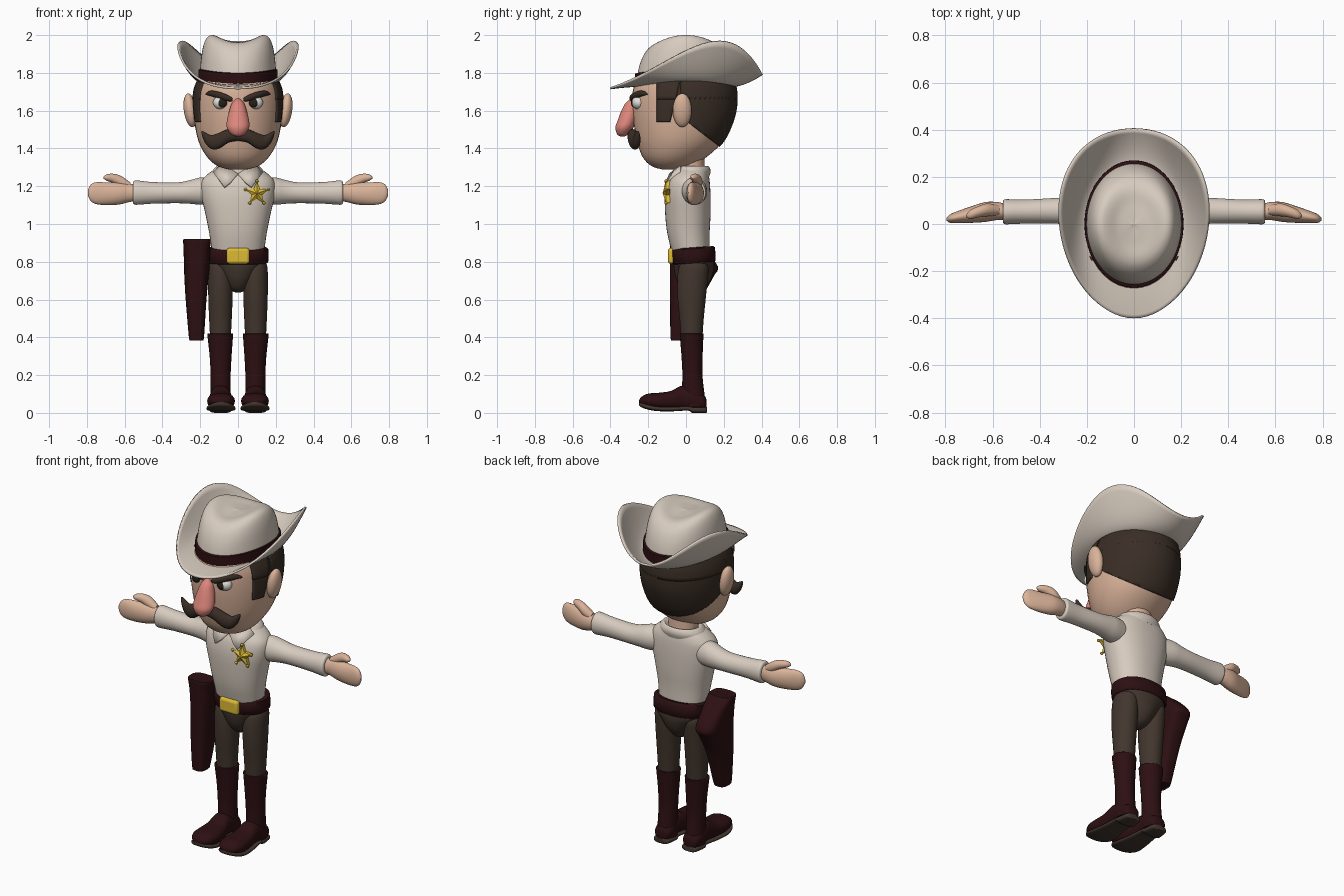
import bpy, bmesh, math
from mathutils import Matrix, Vector


def material(name, rgb):
    m = bpy.data.materials.new(name)
    m.diffuse_color = (*rgb, 1)
    return m


CREAM = material("cream_cloth", (0.68, 0.60, 0.52))
SKIN = material("skin", (0.70, 0.45, 0.32))
PINK = material("pink_nose", (0.72, 0.24, 0.20))
HAIR = material("dark_brown_hair", (0.042, 0.027, 0.019))
LEATHER = material("dark_red_leather", (0.026, 0.005, 0.006))
TROUSER = material("brown_trousers", (0.055, 0.037, 0.027))
GOLD = material("gold", (0.72, 0.49, 0.035))
WHITE = material("eye_white", (0.75, 0.75, 0.72))
BLACK = material("eye_black", (0.02, 0.014, 0.01))


def finish(bm, name, mat, mirror=False, thick=0, angle=50):
    bmesh.ops.recalc_face_normals(bm, faces=bm.faces)
    me = bpy.data.meshes.new(name)
    bm.to_mesh(me)
    bm.free()
    me.materials.append(mat)
    me.shade_smooth()
    me.set_sharp_from_angle(angle=math.radians(angle))
    ob = bpy.data.objects.new(name, me)
    bpy.context.collection.objects.link(ob)
    if thick:
        s = ob.modifiers.new("thickness", 'SOLIDIFY')
        s.thickness, s.offset = thick, -1
    if mirror:
        ob.modifiers.new("mirror", 'MIRROR')
    return ob


def spline(rows, steps):
    """Smooth rows through the given ones (Catmull-Rom)."""
    out = []
    for i in range(len(rows) - 1):
        p = [rows[max(i - 1, 0)], rows[i], rows[i + 1], rows[min(i + 2, len(rows) - 1)]]
        for k in range(steps):
            t = k / steps
            out.append([0.5 * (2 * b + (c - a) * t + (2 * a - 5 * b + 4 * c - d) * t * t
                               + (3 * b - a - 3 * c + d) * t ** 3) for a, b, c, d in zip(*p)])
    return out + [list(rows[-1])]


def skin_rings(bm, rings, caps=True):
    loops = [[bm.verts.new(p) for p in r] for r in rings]
    n = len(loops[0])
    for a, b in zip(loops, loops[1:]):
        for i in range(n):
            bm.faces.new((a[i], a[(i + 1) % n], b[(i + 1) % n], b[i]))
    if caps:
        bm.faces.new(loops[0])
        bm.faces.new(loops[-1])


def loft_mesh(axis, rows, e=2.0, n=40, steps=4):
    """Rows are (position on axis, centre u, centre v, radius u, radius v)."""
    bm, rings = bmesh.new(), []
    for t, u, v, ru, rv in spline(rows, steps):
        ring = []
        for i in range(n):
            c, s = math.cos(math.tau * i / n), math.sin(math.tau * i / n)
            pu = u + max(ru, .002) * math.copysign(abs(c) ** (2 / e), c)
            pv = v + max(rv, .002) * math.copysign(abs(s) ** (2 / e), s)
            ring.append({'x': (t, pu, pv), 'y': (pu, t, pv), 'z': (pu, pv, t)}[axis])
        rings.append(ring)
    skin_rings(bm, rings)
    return bm


def loft(name, mat, axis, rows, mirror=False, e=2.0, steps=4):
    return finish(loft_mesh(axis, rows, e, steps=steps), name, mat, mirror)


def ball(name, mat, loc, radii, rot_y=0, mirror=True):
    bm = bmesh.new()
    m = Matrix.Translation(loc) @ Matrix.Rotation(rot_y, 4, 'Y') @ Matrix.Diagonal((*radii, 1))
    bmesh.ops.create_uvsphere(bm, u_segments=28, v_segments=18, radius=1, matrix=m)
    return finish(bm, name, mat, mirror)


# Head and neck
head = [(1.288, 0, -.07, .04, .05), (1.305, 0, -.075, .105, .105), (1.35, 0, -.062, .16, .165),
        (1.42, 0, -.037, .202, .218), (1.5, 0, -.022, .224, .25), (1.6, 0, -.012, .234, .272),
        (1.7, 0, -.009, .230, .273), (1.76, 0, -.005, .21, .255), (1.80, 0, 0, .17, .21)]
loft("head", SKIN, 'z', head)
loft("neck", SKIN, 'z', [(1.2, 0, .03, .085, .075), (1.38, 0, .02, .085, .075)])

# Hair: pieces trimmed from a shell just outside the head, planes as (point, direction kept)
shell = [(z, x, y, rx + .008, ry + .008) for z, x, y, rx, ry in head[1:-1]]
pieces = {"hair_top": [((0, -.155, 0), (0, 1, 0)), ((0, 0, 1.66), (0, 0, 1))],
          "sideburns": [((0, -.155, 0), (0, 1, 0)), ((0, -.07, 1.6), (0, -1, .25)),
                        ((0, -.12, 1.54), (0, 0, 1))],
          "hair_back": [((0, -.03, 0), (0, 1, 0)), ((0, .02, 1.53), (0, .13, .17))]}
for name, planes in pieces.items():
    bm = loft_mesh('z', shell, n=64)
    bmesh.ops.delete(bm, geom=[f for f in bm.faces if len(f.verts) > 4], context='FACES')
    for co, no in planes:
        geom = bm.verts[:] + bm.edges[:] + bm.faces[:]
        bmesh.ops.bisect_plane(bm, geom=geom, plane_co=co, plane_no=no, clear_inner=True)
    finish(bm, name, HAIR, thick=.012)

# Face
ball("ears", SKIN, (.253, -.02, 1.602), (.034, .05, .09), .14)
ball("eyes", WHITE, (.09, -.252, 1.643), (.042, .034, .036))
ball("irises", BLACK, (.083, -.275, 1.641), (.025, .016, .025))
loft("nose", PINK, 'z', [(1.463, 0, -.335, .01, .01), (1.475, 0, -.335, .036, .029),
                         (1.51, 0, -.326, .059, .048), (1.55, 0, -.312, .058, .049),
                         (1.6, 0, -.297, .046, .045), (1.64, 0, -.285, .032, .035),
                         (1.665, 0, -.277, .008, .012)])
loft("eyebrows", HAIR, 'x', [(.028, -.287, 1.658, .006, .008), (.06, -.283, 1.668, .016, .017),
                             (.11, -.26, 1.684, .017, .018), (.15, -.228, 1.692, .013, .013),
                             (.172, -.205, 1.686, .003, .003)], True)
loft("moustache", HAIR, 'x', [(0, -.28, 1.469, .024, .028), (.05, -.282, 1.466, .028, .036),
                              (.1, -.275, 1.441, .029, .042), (.14, -.266, 1.434, .024, .037),
                              (.17, -.26, 1.453, .019, .03), (.188, -.256, 1.476, .01, .017),
                              (.194, -.255, 1.488, .002, .003)], True)

# Hat: brim with upswept sides, band and creased crown
N = 72


def base_z(c):
    return 1.738 + .022 * (1 - c * c)


def hat_ring(a, b, height):
    out = []
    for i in range(N):
        s, c = math.sin(math.tau * i / N), math.cos(math.tau * i / N)
        out.append((a * s, b * c, height(c, b * c)))
    return out


def rim_z(c):
    return 1.7625 + .0375 * c + (.18 + .12 * c) * (1 - c * c)


rings = []
for k in range(11):
    t = k / 10
    ring = hat_ring(.19 + .12 * t ** .85, .25 + .15 * t,
                    lambda c, y: base_z(c) + (rim_z(c) - base_z(c)) * t ** 1.6)
    rings.append([(x, y + .05 * t * (x / .31) ** 2, z) for x, y, z in ring])
bm = bmesh.new()
skin_rings(bm, rings, caps=False)
finish(bm, "hat_brim", CREAM, thick=.012)

bm = bmesh.new()
skin_rings(bm, [hat_ring(a, b, lambda c, y: base_z(c) + h) for a, b, h in
                [(.195, .255, -.005), (.21, .27, 0), (.209, .269, .058), (.195, .255, .062)]], caps=False)
finish(bm, "hat_band", LEATHER)

bm, rings = bmesh.new(), []
profile = [(1, 0), (.985, .25), (.94, .6), (.88, .82), (.8, .95), (.69, 1), (.56, .98), (.35, .90), (.15, .87), (.01, .865)]
for k, f in spline(profile, 4):
    rings.append(hat_ring(.204 * k, .264 * k,
                          lambda c, y: base_z(c) + f * (2.0 - 1.7 * y * y - base_z(c))))
skin_rings(bm, rings)
finish(bm, "hat_crown", CREAM)

# Shirt
loft("shirt_body", CREAM, 'z', [(.85, 0, .025, .138, .1), (.95, 0, .013, .152, .112),
                                (1.05, 0, .01, .172, .12), (1.15, 0, .009, .194, .121),
                                (1.22, 0, .013, .194, .113), (1.26, 0, .02, .165, .1),
                                (1.295, 0, .028, .115, .085)], e=2.25)
loft("sleeves", CREAM, 'x', [(.14, .04, 1.175, .06, .07), (.2, .045, 1.174, .066, .072),
                             (.25, .052, 1.17, .06, .063), (.32, .056, 1.165, .055, .055),
                             (.45, .053, 1.165, .051, .057), (.53, .052, 1.166, .053, .064),
                             (.55, .052, 1.166, .052, .062), (.556, .052, 1.166, .044, .053)], True)
loft("collar", CREAM, 'z', [(1.25, 0, .028, .135, .095), (1.275, 0, .03, .136, .1),
                            (1.295, 0, .032, .125, .095), (1.308, 0, .034, .108, .082),
                            (1.295, 0, .034, .092, .07)])
bm = bmesh.new()
bm.faces.new([bm.verts.new(p) for p in [(.002, -.088, 1.268), (.04, -.108, 1.225), (.072, -.116, 1.198),
                                        (.1, -.095, 1.235), (.132, -.035, 1.275), (.1, -.035, 1.308),
                                        (.04, -.06, 1.292)]])
bmesh.ops.triangulate(bm, faces=bm.faces)
finish(bm, "collar_flaps", CREAM, True, thick=.014)

# Hands
loft("hands", SKIN, 'x', [(.54, .05, 1.165, .034, .043), (.58, .055, 1.165, .038, .05),
                          (.63, .051, 1.162, .042, .059), (.69, .04, 1.16, .035, .06),
                          (.75, .029, 1.163, .025, .058), (.78, .023, 1.165, .018, .043),
                          (.795, .02, 1.165, .006, .014)], True)
loft("thumbs", SKIN, 'x', [(.57, .058, 1.195, .02, .025), (.62, .06, 1.223, .027, .032),
                           (.66, .052, 1.241, .024, .025), (.695, .04, 1.246, .019, .017),
                           (.712, .035, 1.245, .005, .005)], True)

# Star badge with a ball on each point
bm = bmesh.new()
C = Vector((.1, -.106, 1.163))
star = []
for i in range(10):
    r, a = (.029 if i % 2 else .064), math.tau * i / 10
    star.append(C + Vector((r * math.sin(a), 0, r * math.cos(a))))
    if i % 2 == 0:
        bmesh.ops.create_uvsphere(bm, u_segments=10, v_segments=8, radius=.009, matrix=Matrix.Translation(star[-1]))
front, back = [[bm.verts.new(p + Vector((0, d, 0))) for p in star] for d in (0, .02)]
mid = bm.verts.new(C + Vector((0, -.018, 0)))
for i in range(10):
    j = (i + 1) % 10
    bm.faces.new((front[i], front[j], mid))
    bm.faces.new((front[i], back[i], back[j], front[j]))
bm.faces.new(back)
finish(bm, "star_badge", GOLD, angle=15)

# Belt, buckle and holster
belt = loft("belt", LEATHER, 'z', [(-.04, 0, 0, .145, .1), (-.036, 0, 0, .16, .115),
                                   (.034, 0, 0, .16, .115), (.039, 0, 0, .14, .1)], e=2.2, steps=2)
belt.location, belt.rotation_euler = (0, .04, .835), (.07, 0, 0)
bm = bmesh.new()
bmesh.ops.create_cube(bm, size=1, matrix=Matrix.Translation((0, -.078, .831)) @ Matrix.Diagonal((.122, .036, .084, 1)))
buckle = finish(bm, "belt_buckle", GOLD, angle=60)
bevel = buckle.modifiers.new("round", 'BEVEL')
bevel.width, bevel.segments = .016, 4
loft("holster", LEATHER, 'z', [(.392, -.22, -.03, .034, .04), (.4, -.22, -.03, .04, .052),
                               (.6, -.222, 0, .055, .084), (.72, -.22, .03, .064, .115),
                               (.775, -.218, .042, .068, .127), (.86, -.218, .005, .07, .09),
                               (.915, -.218, -.03, .072, .056), (.921, -.218, -.03, .064, .05)], e=3)

# Trousers
loft("trouser_seat", TROUSER, 'z', [(.638, 0, .035, .015, .02), (.655, 0, .037, .048, .055),
                                    (.70, 0, .04, .08, .088), (.75, 0, .042, .115, .104),
                                    (.79, 0, .042, .148, .108), (.84, 0, .04, .15, .105)])
loft("trouser_legs", TROUSER, 'z', [(.80, .1, .04, .045, .06), (.77, .096, .04, .06, .078),
                                    (.7, .093, .034, .065, .08), (.6, .093, .03, .064, .074),
                                    (.5, .093, .03, .06, .064), (.40, .093, .03, .055, .057)], True)

# Boots
loft("boot_shafts", LEATHER, 'z', [(.42, .094, .03, .06, .056), (.418, .094, .03, .068, .063),
                                   (.4, .094, .03, .067, .062), (.3, .092, .032, .058, .056),
                                   (.2, .092, .034, .053, .053), (.1, .092, .038, .053, .06),
                                   (.03, .092, .045, .055, .06)], True)
loft("boot_feet", LEATHER, 'y', [(.108, .092, .05, .02, .02), (.095, .092, .054, .045, .04),
                                 (.04, .092, .07, .056, .055), (-.02, .092, .08, .056, .064),
                                 (-.08, .091, .066, .064, .05), (-.15, .09, .062, .073, .044),
                                 (-.2, .09, .065, .068, .037), (-.236, .09, .063, .045, .022),
                                 (-.248, .09, .06, .015, .008)], True, e=2.3)
loft("boot_soles", TROUSER, 'y', [(.112, .092, .016, .03, .014), (.1, .092, .016, .048, .016),
                                  (.035, .092, .016, .058, .016), (.01, .092, .024, .055, .012),
                                  (-.08, .091, .02, .068, .012), (-.16, .09, .023, .077, .013),
                                  (-.21, .09, .034, .068, .014), (-.24, .09, .044, .045, .012),
                                  (-.25, .09, .05, .02, .008)], True, e=3)
